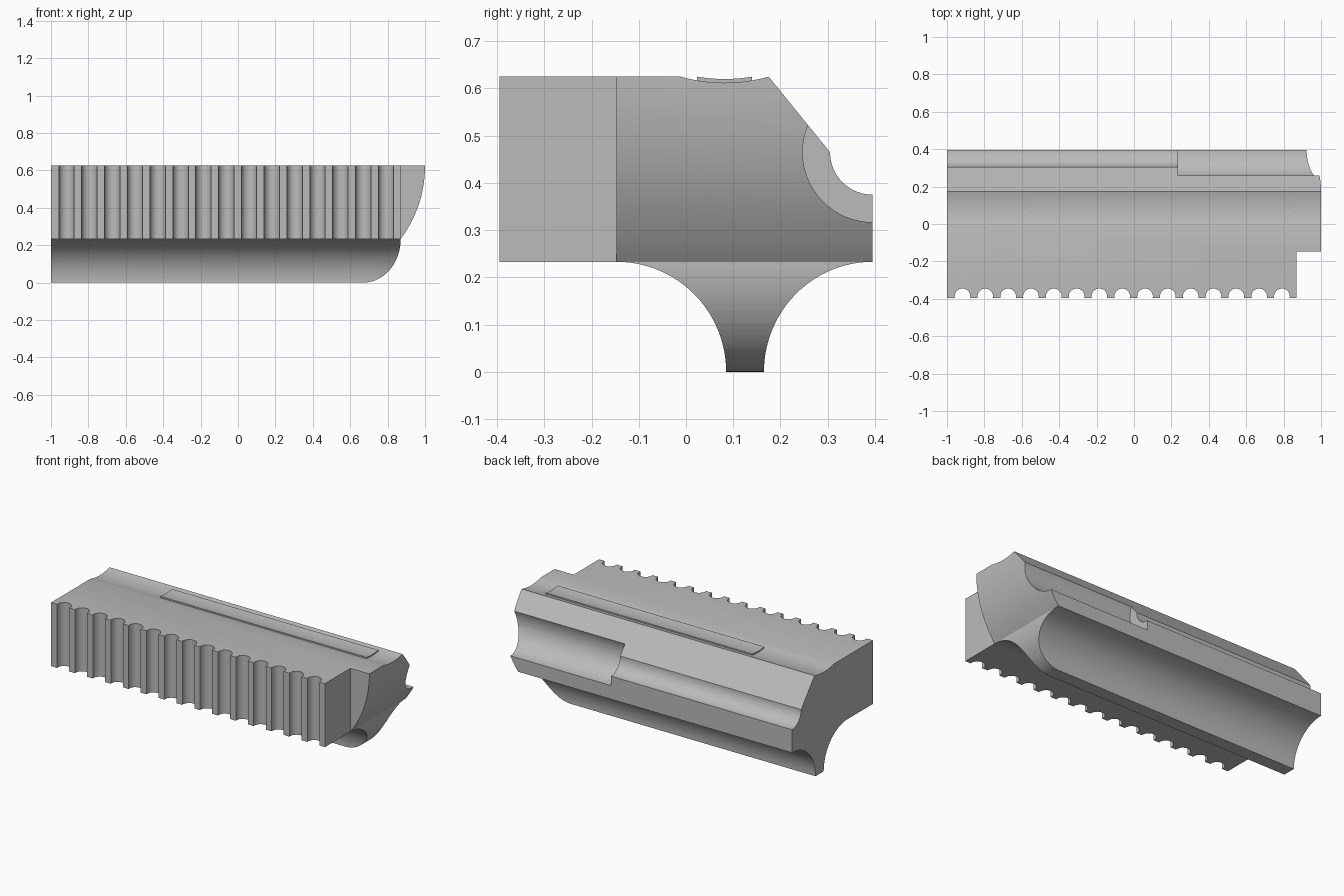
import bpy, bmesh
from math import sin, cos, pi, radians, sqrt, asin, atan2, degrees
from mathutils import Vector

cube = bpy.data.objects.get("Cube")
if cube:
    bpy.data.objects.remove(cube, do_unlink=True)

steel = bpy.data.materials.new("plain grey steel")
steel.use_nodes = True
GREY = (0.5, 0.5, 0.5, 1)
steel.diffuse_color = GREY
steel.node_tree.nodes["Principled BSDF"].inputs["Base Color"].default_value = GREY


def arc(cx, cy, rx, ry, start, end, n=24):
    """Points on an ellipse between two angles in degrees."""
    return [(cx + rx * cos(radians(start + (end - start) * i / n)),
             cy + ry * sin(radians(start + (end - start) * i / n))) for i in range(n + 1)]


def sag(a, b, z, depth, n=12):
    """Shallow dished curve from a to b, dipping below height z."""
    r = ((b - a) ** 2 / 4 + depth ** 2) / (2 * depth)
    half = degrees(asin((b - a) / 2 / r))
    return arc((a + b) / 2, z - depth + r, r, r, 270 - half, 270 + half, n)


def prism(name, outline, axis, lo, hi):
    """Extrude a 2D outline along x, y or z."""
    place = {"x": lambda p, t: (t, p[0], p[1]),
             "y": lambda p, t: (p[0], t, p[1]),
             "z": lambda p, t: (p[0], p[1], t)}[axis]
    bm = bmesh.new()
    face = bm.faces.new([bm.verts.new(place(p, lo)) for p in outline])
    ext = bmesh.ops.extrude_face_region(bm, geom=[face])
    shift = Vector(place((0, 0), hi - lo))
    bmesh.ops.translate(bm, vec=shift,
                        verts=[v for v in ext["geom"] if isinstance(v, bmesh.types.BMVert)])
    bmesh.ops.recalc_face_normals(bm, faces=bm.faces)
    mesh = bpy.data.meshes.new(name)
    bm.to_mesh(mesh)
    bm.free()
    mesh.materials.append(steel)
    ob = bpy.data.objects.new(name, mesh)
    bpy.context.collection.objects.link(ob)
    return ob


def combine(target, tool, operation):
    mod = target.modifiers.new("cut", "BOOLEAN")
    mod.operation, mod.solver, mod.object = operation, "EXACT", tool
    bpy.context.view_layer.objects.active = target
    bpy.ops.object.modifier_apply(modifier=mod.name)
    bpy.data.objects.remove(tool, do_unlink=True)


def smooth(ob):
    bpy.ops.object.select_all(action="DESELECT")
    ob.select_set(True)
    bpy.context.view_layer.objects.active = ob
    bpy.ops.object.shade_smooth_by_angle(angle=radians(25))


TOP, LEDGE, FRONT, BACK = 0.625, 0.233, -0.395, 0.395

# Main body section: block, dished top, sloped back, side channel and waisted foot
section = [(FRONT, LEDGE), (FRONT, TOP)]
section += sag(-0.012, 0.175, TOP, 0.013)
section += arc(BACK, 0.465, 0.09, 0.09, 180, 270)
section += arc(BACK, 0, 0.23, LEDGE, 90, 180)
section += arc(-0.147, 0, 0.232, LEDGE, 0, 90)
body = prism("jaw_body", section, "x", -1, 1)

# Curved nose end, rounded under at the foot
R = 0.656
low = degrees(asin((TOP - LEDGE) / R))
side = [(-1.1, -0.1), (0.67, -0.1)]
side += arc(0.67, LEDGE, 0.2, LEDGE, 270, 360)[:-1]
side += arc(1 - R, TOP, R, R, -low, 0)
side += [(1, 0.8), (-1.1, 0.8)]
combine(body, prism("nose_shape", side, "y", -0.6, 0.6), "INTERSECT")

# Square step at the front of the nose
step = [(0.87, -0.6), (1.1, -0.6), (1.1, -0.147), (0.87, -0.147)]
combine(body, prism("nose_step", step, "z", LEDGE - 0.1, 0.8), "DIFFERENCE")

# Wider half of the back channel
combine(body, prism("wide_channel", arc(BACK, 0.465, 0.148, 0.148, 0, 360, 64)[:-1],
                    "x", 0.236, 1.1), "DIFFERENCE")

# Row of round gripping grooves along the front
for i in range(15):
    groove = arc(-0.917 + 0.122 * i, -0.387, 0.042, 0.042, 0, 360, 28)[:-1]
    combine(body, prism("grip_groove", groove, "z", 0.1, 0.8), "DIFFERENCE")
smooth(body)

# Thin dished strip lying in the top groove
strip = [(0.14, 0.61), (0.023, 0.61)] + sag(0.023, 0.14, TOP, 0.005)
smooth(prism("top_strip", strip, "x", -0.55, 0.86))
